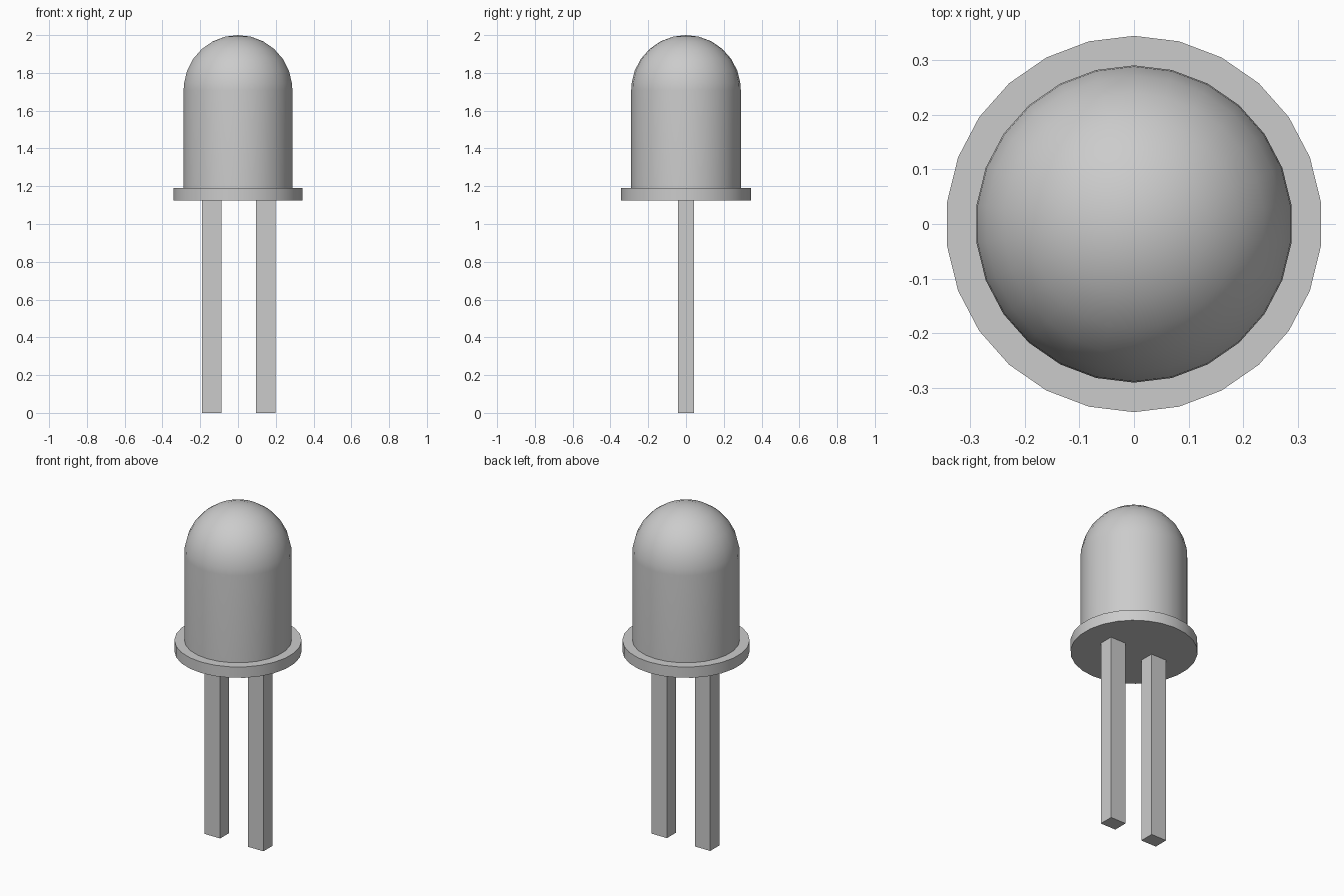
import bpy
import math

if "Cube" in bpy.data.objects:
    bpy.data.objects.remove(bpy.data.objects["Cube"])

SIDES = 26
STEP = 2 * math.pi / SIDES


def add_mesh(name, verts, faces):
    mesh = bpy.data.meshes.new(name)
    mesh.from_pydata(verts, [], faces)
    obj = bpy.data.objects.new(name, mesh)
    bpy.context.collection.objects.link(obj)
    return obj


def lathe(name, profile, tip=None):
    """Turn a bottom-to-top (radius, z) profile; cap the top flat or with a tip point."""
    verts = [(r * math.sin(i * STEP), r * math.cos(i * STEP), z)
             for r, z in profile for i in range(SIDES)]
    faces = [tuple(range(SIDES))]
    for k in range(len(profile) - 1):
        a, b = k * SIDES, (k + 1) * SIDES
        for i in range(SIDES):
            j = (i + 1) % SIDES
            faces.append((a + j, a + i, b + i, b + j))
    last = (len(profile) - 1) * SIDES
    if tip is None:
        faces.append(tuple(last + i for i in reversed(range(SIDES))))
    else:
        verts.append((0, 0, tip))
        faces += [(last + (i + 1) % SIDES, last + i, len(verts) - 1) for i in range(SIDES)]
    obj = add_mesh(name, verts, faces)
    bpy.ops.object.select_all(action='DESELECT')
    obj.select_set(True)
    bpy.context.view_layer.objects.active = obj
    bpy.ops.object.shade_smooth_by_angle(angle=math.radians(35))
    return obj


def box(name, x0, x1, y0, y1, z0, z1):
    verts = [(x, y, z) for z in (z0, z1) for x, y in ((x0, y0), (x1, y0), (x1, y1), (x0, y1))]
    faces = [(3, 2, 1, 0), (4, 5, 6, 7)]
    faces += [(i, (i + 1) % 4, (i + 1) % 4 + 4, i + 4) for i in range(4)]
    return add_mesh(name, verts, faces)


# Domed bulb: straight wall, then hemisphere rings up to the tip
R, DOME_Z, TOP = 0.29, 1.71, 2.0
bulb = [(R, 1.19), (R, DOME_Z)]
bulb += [(R * math.sin(k * STEP), DOME_Z + (TOP - DOME_Z) * math.cos(k * STEP))
         for k in range(6, 0, -1)]
lathe("bulb", bulb, tip=TOP)

# Rim around the base of the bulb
lathe("base_rim", [(0.344, 1.125), (0.344, 1.19)])

# Two square-section legs
for name, x in (("left_leg", -0.139), ("right_leg", 0.147)):
    box(name, x - 0.051, x + 0.051, -0.043, 0.043, 0, 1.125)
